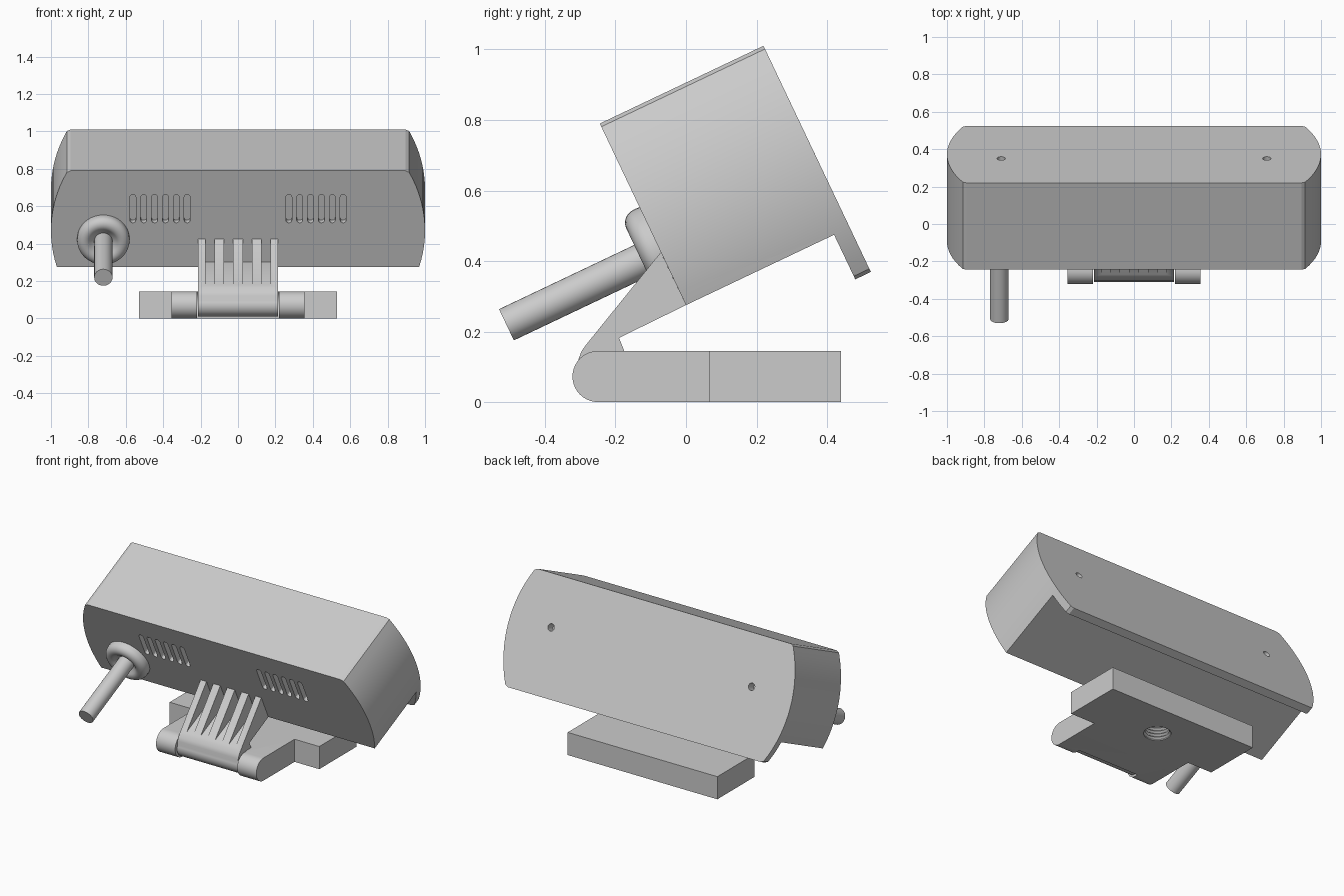
import bpy, bmesh
from math import sin, cos, pi, radians, sqrt
from mathutils import Matrix

if "Cube" in bpy.data.objects:
    bpy.data.objects.remove(bpy.data.objects["Cube"])

# Tilted frame of the camera body: origin at the lower front edge
TILT = Matrix.Translation((0, 0, 0.275)) @ Matrix.Rotation(radians(25.4), 4, 'X')
I = Matrix.Identity(4)


def finish(name, bm, mat):
    bmesh.ops.recalc_face_normals(bm, faces=bm.faces)
    bm.transform(mat)
    me = bpy.data.meshes.new(name)
    bm.to_mesh(me)
    bm.free()
    ob = bpy.data.objects.new(name, me)
    bpy.context.collection.objects.link(ob)
    return ob


def loft(bm, rings):
    rings = [[bm.verts.new(p) for p in r] for r in rings]
    n = len(rings[0])
    for a, b in zip(rings, rings[1:]):
        for i in range(n):
            j = (i + 1) % n
            bm.faces.new((a[i], a[j], b[j], b[i]))
    bm.faces.new(rings[0])
    bm.faces.new(rings[-1])


def prism(name, pts, axis, spans, mat=I):
    """Extrude a profile along x (pts = y,z) or y (pts = x,z)."""
    bm = bmesh.new()
    for a, b in spans:
        loft(bm, [[(t, p, q) if axis == 'x' else (p, t, q) for p, q in pts]
                  for t in (a, b)])
    return finish(name, bm, mat)


def lathe(name, prof, n, mat=I, centres=((0, 0, 0),)):
    """Revolve (radius, height) points around z."""
    bm = bmesh.new()
    for cx, cy, cz in centres:
        loft(bm, [[(cx + r * cos(2 * pi * i / n), cy + r * sin(2 * pi * i / n), cz + h)
                   for i in range(n)] for r, h in prof])
    return finish(name, bm, mat)


def cut(ob, *cutters):
    for c in cutters:
        m = ob.modifiers.new('cut', 'BOOLEAN')
        m.operation, m.solver, m.object = 'DIFFERENCE', 'EXACT', c
        bpy.context.view_layer.objects.active = ob
        bpy.ops.object.modifier_apply(modifier=m.name)
        bpy.data.objects.remove(c)


def smooth(ob, angle=30):
    bpy.ops.object.select_all(action='DESELECT')
    ob.select_set(True)
    bpy.context.view_layer.objects.active = ob
    bpy.ops.object.shade_smooth_by_angle(angle=radians(angle))


def arc(cy, cz, r, a0, a1, n):
    return [(cy + r * cos(radians(a0 + (a1 - a0) * i / n)),
             cz + r * sin(radians(a0 + (a1 - a0) * i / n))) for i in range(n + 1)]


# Camera body: bowed sides, full-height back plate, front part cut short below
R, mid = 0.745, 0.215
side = [(0.895, mid - 0.355)]
for i in range(17):
    d = -0.345 + 0.69 * i / 16
    side.append((1 - R + sqrt(R * R - d * d), mid + d))
side.append((0.895, mid + 0.355))
body = prism('camera_body', side + [(-x, z) for x, z in reversed(side)],
             'y', [(0, 0.514)], TILT)
under = prism('under_cut', [(-0.1, -0.3), (0.465, -0.3), (0.465, 0), (-0.1, 0)],
              'x', [(-1.2, 1.2)], TILT)
cut(body, under)

# Vent slots, six on each side of the front
FORWARD = TILT @ Matrix.Rotation(radians(90), 4, 'X')   # local z points out of the front
for s in (-1, 1):
    for i in range(6):
        x = s * (0.272 + 0.058 * i)
        slot = arc(x, 0.413, 0.016, 0, 180, 6) + arc(x, 0.277, 0.016, 180, 360, 6)
        cut(body, prism('slot_cut', slot, 'y', [(-0.05, 0.035)], TILT))

# Screw holes in the back
cut(body, lathe('hole_cut', [(0.022, -0.56), (0.022, -0.455)], 20, FORWARD,
                [(-0.71, 0.265, 0), (0.71, 0.265, 0)]))
smooth(body, 15)

# Cable and its rounded strain relief
cable_at = FORWARD @ Matrix.Translation((-0.72, 0.168, 0))
smooth(lathe('cable', [(0.049, -0.01), (0.049, 0.484)], 32, cable_at))
bead = [(0.14, -0.01)] + arc(0.1, 0.02, 0.04, 0, 140, 10) + [(0.045, 0.03)]
smooth(lathe('strain_relief', bead, 40, cable_at))

# Hinge arm: wedge with a barrel, split into five ribs above a sloping floor
arm_profile = [(0, 0.275), (-0.0714, 0.425), (-0.283, 0.163), (-0.296, 0.145),
               (-0.305, 0.122)] + arc(-0.248, 0.0725, 0.062, 155, 370, 18) + [
               (-0.175, 0.145), (-0.19, 0.182)]
arm = prism('hinge_arm', arm_profile, 'x', [(-0.215, 0.215)])
gap = [(0.02, 0.317), (-0.30, 0.165), (-0.42, 0.3), (-0.1, 0.52), (0.02, 0.52)]
for c in (-0.149, -0.051, 0.051, 0.149):
    cut(arm, prism('rib_gap', gap, 'x', [(c - 0.024, c + 0.024)]))
smooth(arm)

# Base: T-shaped foot with rounded knuckles
foot_profile = arc(-0.2495, 0.0725, 0.0725, 90, 270, 20) + [(0.065, 0), (0.065, 0.145)]
knuckles = prism('hinge_foot', foot_profile, 'x', [(-0.355, 0.355)])
clearance = arc(-0.2495, 0.0725, 0.075, -90, 90, 20) + [(-0.4, 0.1475), (-0.4, -0.0025)]
cut(knuckles, prism('barrel_cut', clearance, 'x', [(-0.22, 0.22)]))

# Wide rear block and threaded mounting hole underneath
block = prism('base_block', [(0.065, 0), (0.44, 0), (0.44, 0.145), (0.065, 0.145)],
              'x', [(-0.53, 0.53)])
thread = [(0.08, -0.02), (0.08, 0.006)]
for i in range(5):
    z = 0.006 + 0.02 * i
    thread += [(0.068, z + 0.01), (0.08, z + 0.02)]
cut(block, lathe('thread_cut', thread, 32, Matrix.Translation((0, 0.21, 0))))
smooth(knuckles)
smooth(block)
